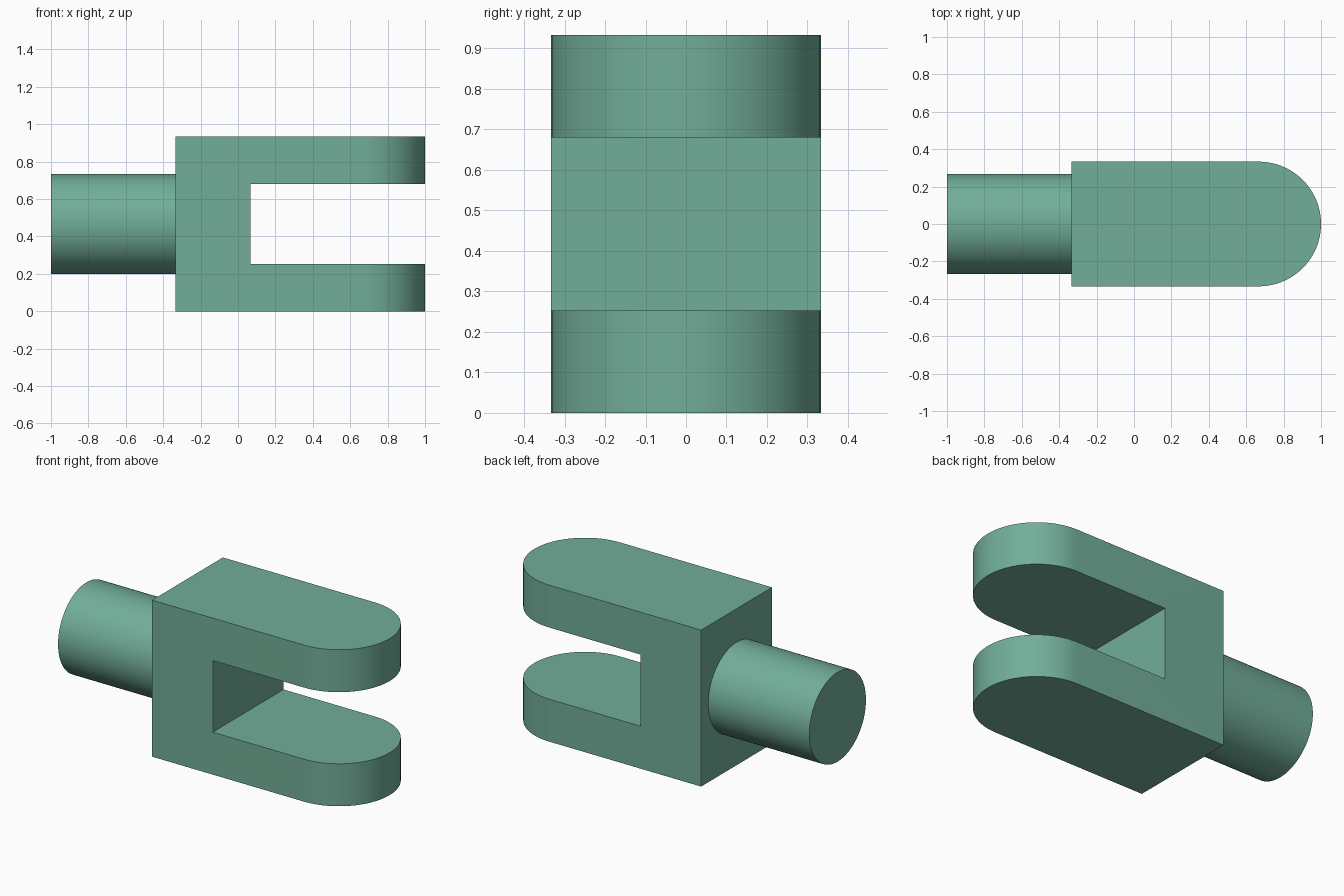
import bpy
import bmesh
import math
from mathutils import Matrix

if "Cube" in bpy.data.objects:
    bpy.data.objects.remove(bpy.data.objects["Cube"])

HALF_W = 1 / 3       # half width and radius of the rounded fork ends
HEIGHT = 0.933
BACK, ARC_X = -1 / 3, 2 / 3

green = bpy.data.materials.new("sage green")
green.diffuse_color = (0.168, 0.423, 0.319, 1)
green.use_nodes = True
green.node_tree.nodes["Principled BSDF"].inputs["Base Color"].default_value = green.diffuse_color


def make_object(name, bm):
    bmesh.ops.recalc_face_normals(bm, faces=bm.faces)
    mesh = bpy.data.meshes.new(name)
    bm.to_mesh(mesh)
    bm.free()
    mesh.materials.append(green)
    obj = bpy.data.objects.new(name, mesh)
    bpy.context.collection.objects.link(obj)
    return obj


def combine(target, tool, operation):
    mod = target.modifiers.new(operation.lower(), 'BOOLEAN')
    mod.operation, mod.solver, mod.object = operation, 'EXACT', tool
    bpy.context.view_layer.objects.active = target
    bpy.ops.object.modifier_apply(modifier=mod.name)
    bpy.data.objects.remove(tool)


# Fork body: plan outline with a half-round end, extruded upward
outline = [(BACK, HALF_W), (BACK, -HALF_W)]
for i in range(49):
    a = math.pi * (i / 48 - 0.5)
    outline.append((ARC_X + HALF_W * math.cos(a), HALF_W * math.sin(a)))
bm = bmesh.new()
base = bm.faces.new([bm.verts.new((x, y, 0)) for x, y in outline])
top = bmesh.ops.extrude_face_region(bm, geom=[base])["geom"]
bmesh.ops.translate(bm, vec=(0, 0, HEIGHT),
                    verts=[v for v in top if isinstance(v, bmesh.types.BMVert)])
clevis = make_object("clevis_fork", bm)

# Slot between the two prongs
x0, x1, z0, z1 = 0.067, 1.2, 0.253, 0.68
bm = bmesh.new()
bmesh.ops.create_cube(bm, size=1, matrix=Matrix.Translation(
    ((x0 + x1) / 2, 0, (z0 + z1) / 2)) @ Matrix.Diagonal((x1 - x0, 1, z1 - z0, 1)))
slot = make_object("slot_cutter", bm)
slot.hide_render = True
combine(clevis, slot, 'DIFFERENCE')

# Round shank, reaching a little way into the body before the union
s0, s1 = -1.0, -0.2
bm = bmesh.new()
bmesh.ops.create_cone(bm, cap_ends=True, segments=96, radius1=0.2667, radius2=0.2667,
                      depth=s1 - s0,
                      matrix=Matrix.Translation(((s0 + s1) / 2, 0, HEIGHT / 2))
                      @ Matrix.Rotation(math.pi / 2, 4, 'Y'))
combine(clevis, make_object("shank", bm), 'UNION')

# Smooth the round surfaces, keep the edges crisp
bpy.ops.object.select_all(action='DESELECT')
clevis.select_set(True)
bpy.context.view_layer.objects.active = clevis
bpy.ops.object.shade_smooth_by_angle(angle=math.radians(30))
